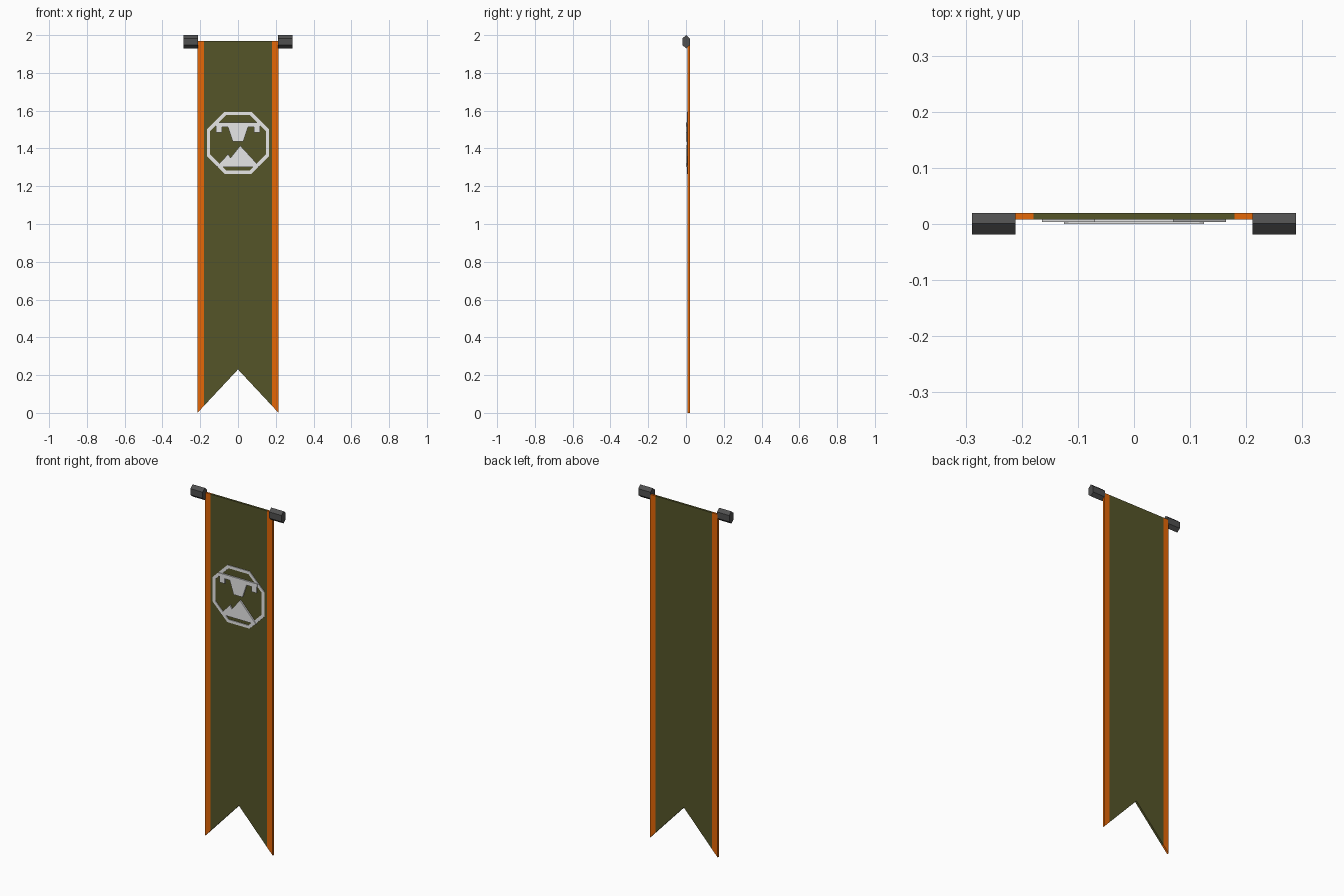
import bpy
import bmesh

cube = bpy.data.objects.get("Cube")
if cube:
    bpy.data.objects.remove(cube, do_unlink=True)


def material(name, color, roughness=0.8):
    mat = bpy.data.materials.new(name)
    mat.use_nodes = True
    rgba = (*color, 1)
    mat.diffuse_color = rgba
    bsdf = mat.node_tree.nodes["Principled BSDF"]
    bsdf.inputs["Base Color"].default_value = rgba
    bsdf.inputs["Roughness"].default_value = roughness
    return mat


OLIVE = material("olive cloth", (0.09, 0.09, 0.022))
ORANGE = material("orange trim", (0.78, 0.135, 0.002))
PALE = material("pale grey", (0.8, 0.8, 0.8))
IRON = material("dark iron", (0.08, 0.08, 0.08))


def finish(name, bm, mat):
    bmesh.ops.recalc_face_normals(bm, faces=bm.faces)
    mesh = bpy.data.meshes.new(name)
    bm.to_mesh(mesh)
    bm.free()
    mesh.materials.append(mat)
    obj = bpy.data.objects.new(name, mesh)
    bpy.context.collection.objects.link(obj)
    return obj


def plate(name, outline, front, back, mat):
    """Extrude an (x, z) outline from y = front to y = back."""
    bm = bmesh.new()
    face = bm.faces.new([bm.verts.new((x, front, z)) for x, z in outline])
    moved = bmesh.ops.extrude_face_region(bm, geom=[face])["geom"]
    verts = [v for v in moved if isinstance(v, bmesh.types.BMVert)]
    bmesh.ops.translate(bm, verts=verts, vec=(0, back - front, 0))
    return finish(name, bm, mat)


# Banner dimensions
HALF, INNER, TOP, NOTCH = 0.215, 0.179, 1.97, 0.23
FRONT, BACK = 0.008, 0.02


def hem(x):
    """Height of the swallowtail edge at x."""
    return NOTCH * (1 - abs(x) / HALF)


# Cloth with a swallowtail hem
plate("cloth", [(-INNER, TOP), (-INNER, hem(INNER)), (0, NOTCH),
                (INNER, hem(INNER)), (INNER, TOP)], FRONT, BACK, OLIVE)

# Side trims and hexagonal rod ends
for side, s in (("left", 1), ("right", -1)):
    plate(side + "_trim", [(s * INNER, TOP), (s * INNER, hem(INNER)),
                           (s * HALF, 0), (s * HALF, TOP)],
          FRONT, BACK, ORANGE)

    bm = bmesh.new()
    section = [(0.001, 2.0), (0.02, 1.983), (0.02, 1.947),
               (0.001, 1.93), (-0.019, 1.947), (-0.019, 1.983)]
    rings = [[bm.verts.new((s * x, y, z)) for y, z in section]
             for x in (0.211, 0.289)]
    for ring in rings:
        bm.faces.new(ring)
    for i in range(6):
        j = (i + 1) % 6
        bm.faces.new((rings[0][i], rings[0][j], rings[1][j], rings[1][i]))
    finish(side + "_rod_end", bm, IRON)

# Octagonal ring ornament
CENTRE = 1.43


def octagon(radius):
    c = radius * 0.43
    corners = [(c, radius), (radius, c), (radius, -c), (c, -radius)]
    corners += [(-x, -z) for x, z in corners]
    return [(x, CENTRE + z) for x, z in corners]


bm = bmesh.new()
loops = [[bm.verts.new((x, y, z)) for x, z in octagon(r)]
         for r, y in ((0.164, 0.004), (0.147, 0.004),
                      (0.147, FRONT), (0.164, FRONT))]
for k in range(4):
    a, b = loops[k], loops[(k + 1) % 4]
    for i in range(8):
        j = (i + 1) % 8
        bm.faces.new((a[i], a[j], b[j], b[i]))
finish("octagon_ring", bm, PALE)

# Upper ornament: bar with two short teeth and a tapered block
half = [(0.028, 1.437), (0.053, 1.513), (0.085, 1.513), (0.085, 1.484),
        (0.116, 1.484), (0.116, 1.513), (0.125, 1.537)]
plate("upper_ornament", half + [(-x, z) for x, z in reversed(half)],
      0.0, FRONT, PALE)

# Lower ornament: a tall peak beside a small one
plate("lower_ornament", [(-0.115, 1.303), (-0.052, 1.37), (-0.04, 1.35),
                         (0.012, 1.415), (0.115, 1.303)],
      0.0, FRONT, PALE)
